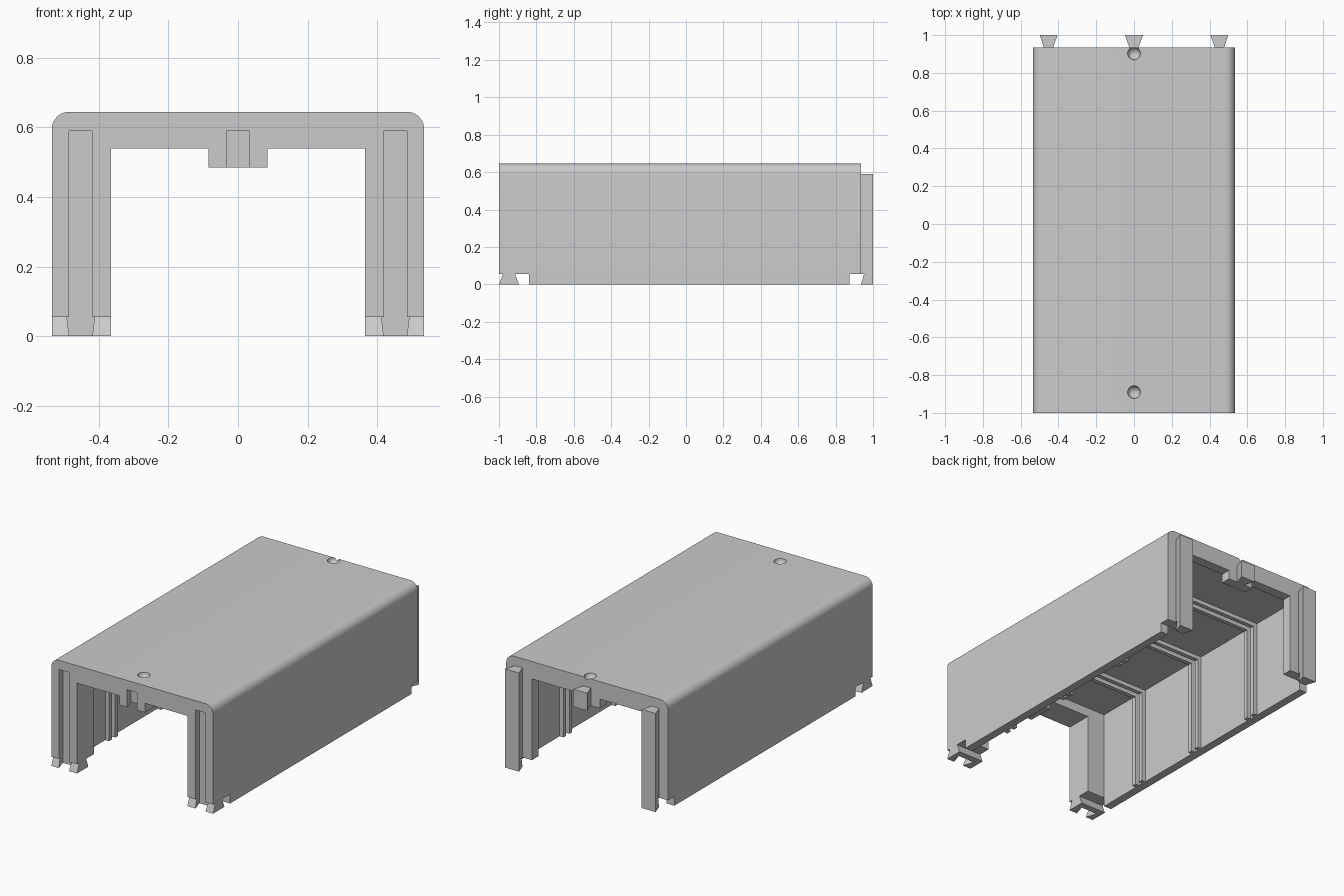
import bpy, bmesh, math
from mathutils import Vector

cube = bpy.data.objects.get("Cube")
if cube:
    bpy.data.objects.remove(cube, do_unlink=True)

grey = bpy.data.materials.new("plain grey")
grey.use_nodes = True
grey.diffuse_color = (0.6, 0.6, 0.6, 1)
grey.node_tree.nodes["Principled BSDF"].inputs["Base Color"].default_value = (0.6, 0.6, 0.6, 1)

WALL, HALF, TOP, RADIUS = 0.05, 0.535, 0.645, 0.05
FRONT, FRAME_IN, BACK_IN, BACK = -1.0, -0.84, 0.875, 0.935


def add_object(name, bm):
    bmesh.ops.recalc_face_normals(bm, faces=bm.faces)
    mesh = bpy.data.meshes.new(name)
    bm.to_mesh(mesh)
    bm.free()
    mesh.materials.append(grey)
    obj = bpy.data.objects.new(name, mesh)
    bpy.context.collection.objects.link(obj)
    return obj


def prism(name, points, axis, start, end):
    """Extrude a 2D outline along an axis; the outline uses the other two axes in order."""
    def place(p):
        c = list(p)
        c.insert(axis, start)
        return Vector(c)
    bm = bmesh.new()
    face = bm.faces.new([bm.verts.new(place(p)) for p in points])
    new = bmesh.ops.extrude_face_region(bm, geom=[face])["geom"]
    step = Vector((0, 0, 0))
    step[axis] = end - start
    bmesh.ops.translate(bm, vec=step, verts=[v for v in new if isinstance(v, bmesh.types.BMVert)])
    return add_object(name, bm)


def rect(x0, x1, y0, y1):
    return [(x0, y0), (x1, y0), (x1, y1), (x0, y1)]


def combine(target, other, operation):
    mod = target.modifiers.new(operation.lower(), "BOOLEAN")
    mod.operation, mod.object, mod.solver = operation, other, "EXACT"
    bpy.context.view_layer.objects.active = target
    bpy.ops.object.modifier_apply(modifier=mod.name)
    bpy.data.objects.remove(other, do_unlink=True)


# Solid block with rounded upper edges
arc = [math.radians(90 * i / 10) for i in range(11)]
right = [(HALF - RADIUS + RADIUS * math.cos(a), TOP - RADIUS + RADIUS * math.sin(a)) for a in arc]
outline = [(HALF, 0)] + right
outline += [(-x, z) for x, z in reversed(outline)]
cover = prism("cover_body", outline, 1, FRONT, BACK)

# Opening through both end frames, leaving a block under the middle of each beam
opening = [(0.365, -0.1), (0.365, 0.54), (0.085, 0.54), (0.085, 0.485)]
opening += [(-x, z) for x, z in reversed(opening)]
combine(cover, prism("opening", opening, 1, FRONT - 0.1, BACK + 0.1), "DIFFERENCE")

# Wider cavity between the end frames
inner = HALF - WALL
combine(cover, prism("cavity", rect(-inner, inner, -0.1, TOP - WALL), 1, FRAME_IN, BACK_IN), "DIFFERENCE")

# Dovetail slots at the front and matching tenons at the back
for x, low in ((-0.452, 0), (0, 0.485), (0.452, 0)):
    slot = [(x - 0.033, -1.0), (x - 0.055, -0.932), (x + 0.055, -0.932), (x + 0.033, -1.0),
            (x + 0.033, -1.1), (x - 0.033, -1.1)]
    combine(cover, prism("slot", slot, 2, low - 0.1, 0.59), "DIFFERENCE")
    tenon = [(x - 0.023, 0.93), (x + 0.023, 0.93), (x + 0.047, 1.0), (x - 0.047, 1.0)]
    combine(cover, prism("tenon", tenon, 2, low, 0.59), "UNION")

# Undercut feet
foot_cuts = (
    [(-1.1, -0.1), (-1, -0.1), (-1, 0), (-0.979, 0.055), (-1.1, 0.055)],
    [(-0.893, -0.1), (FRAME_IN, -0.1), (FRAME_IN, 0.055), (-0.914, 0.055), (-0.893, 0)],
    [(BACK_IN, -0.1), (BACK, -0.1), (BACK, 0), (0.952, 0.055), (BACK_IN, 0.055)],
)
for cut in foot_cuts:
    combine(cover, prism("foot_cut", cut, 0, -1, 1), "DIFFERENCE")

# Round dimples in the roof
for y in (-0.89, 0.903):
    bm = bmesh.new()
    bmesh.ops.create_uvsphere(bm, u_segments=24, v_segments=12, radius=0.034)
    bmesh.ops.translate(bm, vec=(0, y, TOP), verts=bm.verts)
    combine(cover, add_object("dimple", bm), "DIFFERENCE")

# Paired ribs running up the walls and across the ceiling
rib = [(inner + 0.005, 0), (inner + 0.005, TOP - WALL + 0.005)]
rib += [(-x, z) for x, z in reversed(rib)]
tip = [(inner - 0.025, 0), (inner - 0.025, TOP - WALL - 0.025)]
rib += tip[::1] and [(-x, z) for x, z in tip] + tip[::-1]
for i, centre in enumerate((-0.52, -0.03, 0.46)):
    for side in (-1, 1):
        y = centre + side * 0.028
        prism(f"inner_rib_{i + 1}_{'front' if side < 0 else 'back'}", rib, 1, y - 0.013, y + 0.013)

# Smooth the rounded edges and dimples, keep the rest crisp
bpy.ops.object.select_all(action="DESELECT")
cover.select_set(True)
bpy.context.view_layer.objects.active = cover
bpy.ops.object.shade_smooth_by_angle(angle=math.radians(30))
